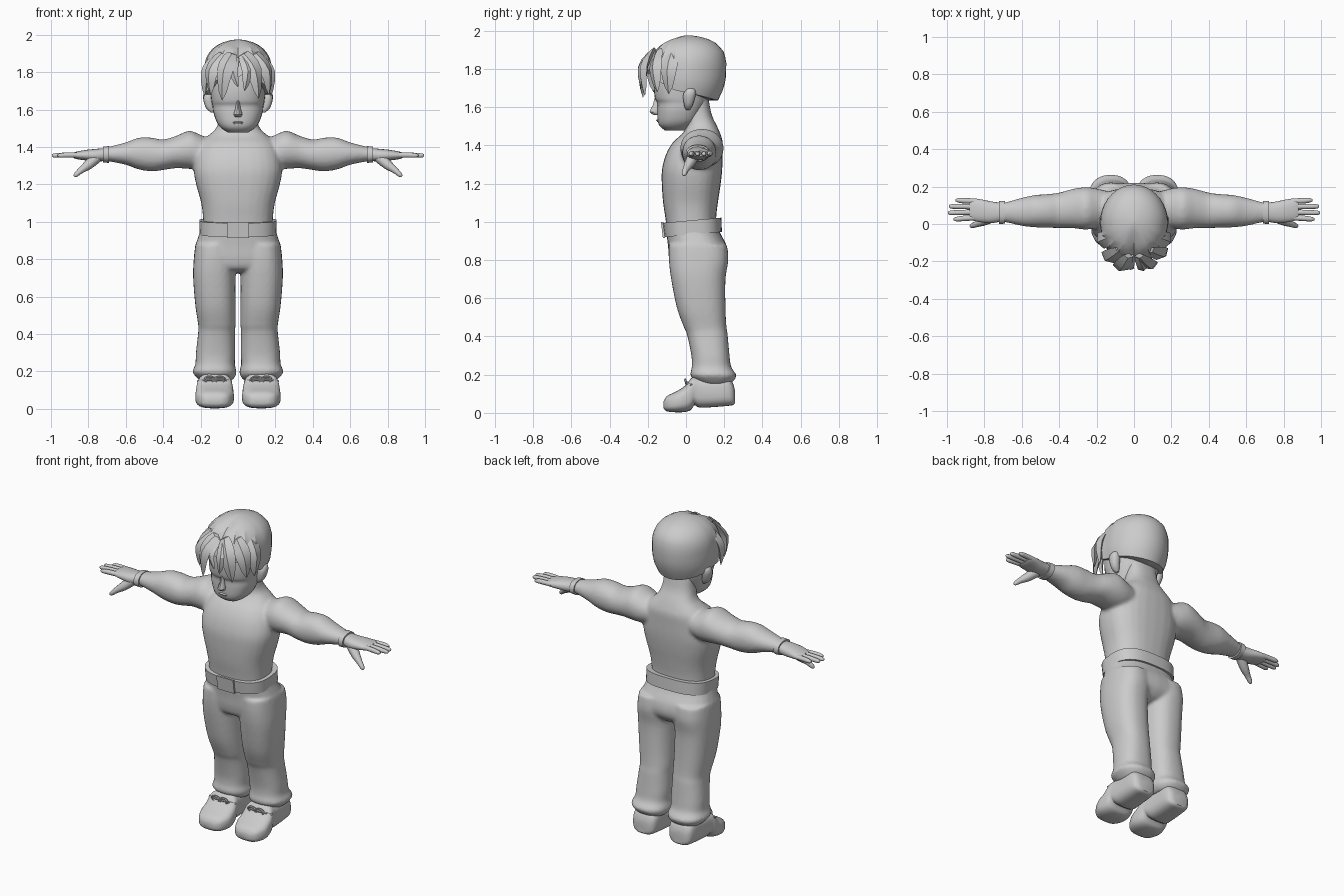
import bpy, bmesh, math
from mathutils import Vector

grey = bpy.data.materials.new("plain_grey")
grey.diffuse_color = (0.6, 0.6, 0.6, 1)


def dense(rows, k=4):
    """Catmull-Rom interpolation of tuples of numbers."""
    out = []
    for i in range(len(rows) - 1):
        p = [rows[max(0, min(len(rows) - 1, i + j))] for j in (-1, 0, 1, 2)]
        for s in range(k):
            t = s / k
            out.append([0.5 * (2 * b + (c - a) * t + (2 * a - 5 * b + 4 * c - d) * t * t
                               + (3 * b - a - 3 * c + d) * t ** 3) for a, b, c, d in zip(*p)])
    return out + [list(rows[-1])]


def skin(bm, rings, cap=True):
    """Join rings of points with quads."""
    vs = [[bm.verts.new(p) for p in r] for r in rings]
    n = len(vs[0])
    for a, b in zip(vs, vs[1:]):
        for i in range(n):
            bm.faces.new((a[i], a[(i + 1) % n], b[(i + 1) % n], b[i]))
    if cap:
        bm.faces.new(vs[0])
        bm.faces.new(vs[-1])


def loft(bm, rows, axis="z", e=2.3, n=28, sx=1, tilt=0, k=4):
    """Rows are (position, a0, a1, b0, b1): superellipse sections along an axis."""
    rings = []
    for p, a0, a1, b0, b1 in dense(rows, k):
        ring = []
        for i in range(n):
            t = 2 * math.pi * i / n
            c, s = math.cos(t), math.sin(t)
            a = (a0 + a1) / 2 + (a1 - a0) / 2 * math.copysign(abs(c) ** (2 / e), c)
            b = (b0 + b1) / 2 + (b1 - b0) / 2 * math.copysign(abs(s) ** (2 / e), s)
            x, y, z = {"z": (a, b, p), "x": (p, a, b), "y": (a, p, b)}[axis]
            ring.append((x * sx, y, z + tilt * y))
        rings.append(ring)
    skin(bm, rings)


def tube(bm, pts, sx=1, n=10):
    """Round tube through (x, y, z, radius) points."""
    pts = dense(pts, 3)
    rings = []
    for i, p in enumerate(pts):
        d = Vector(pts[min(i + 1, len(pts) - 1)][:3]) - Vector(pts[max(i - 1, 0)][:3])
        q = d.to_track_quat("Z", "Y")
        r = [Vector(p[:3]) + q @ Vector((math.cos(t), math.sin(t), 0)) * p[3]
             for t in (2 * math.pi * j / n for j in range(n))]
        rings.append([(v.x * sx, v.y, v.z) for v in r])
    skin(bm, rings)


def finish(bm, name, voxel=0, angle=40):
    bmesh.ops.recalc_face_normals(bm, faces=bm.faces)
    me = bpy.data.meshes.new(name)
    bm.to_mesh(me)
    bm.free()
    me.materials.append(grey)
    ob = bpy.data.objects.new(name, me)
    bpy.context.collection.objects.link(ob)
    bpy.ops.object.select_all(action="DESELECT")
    ob.select_set(True)
    bpy.context.view_layer.objects.active = ob
    if voxel:  # fuse overlapping volumes into one soft skin
        m = ob.modifiers.new("fuse", "REMESH")
        m.mode, m.voxel_size, m.use_smooth_shade = "VOXEL", voxel, True
        m = ob.modifiers.new("soften", "SMOOTH")
        m.factor, m.iterations = 0.5, 5
    else:
        bpy.ops.object.shade_smooth_by_angle(angle=math.radians(angle))
    return ob


def sym(rows):
    return [(z, -x, x, y0, y1) for z, x, y0, y1 in rows]


# Torso, neck and arms
bm = bmesh.new()
loft(bm, sym([(.95, .185, -.10, .16), (1.02, .187, -.108, .158), (1.1, .197, -.12, .167),
              (1.2, .224, -.127, .182), (1.28, .237, -.125, .19), (1.36, .225, -.102, .192),
              (1.42, .2, -.065, .192), (1.46, .16, -.02, .18), (1.5, .118, 0, .163),
              (1.56, .1, -.01, .135), (1.66, .095, -.01, .115)]), e=2.5)
for s in (1, -1):
    loft(bm, [(.12, .02, .17, 1.31, 1.43), (.2, -.02, .19, 1.285, 1.465), (.26, -.03, .197, 1.283, 1.487),
              (.33, -.022, .187, 1.287, 1.46), (.4, -.022, .168, 1.277, 1.44), (.46, -.02, .16, 1.27, 1.45),
              (.53, -.018, .155, 1.28, 1.45), (.6, -.01, .14, 1.305, 1.425), (.69, .01, .116, 1.323, 1.402),
              (.72, .012, .114, 1.325, 1.4)], "x", 2.1, sx=s)
finish(bm, "torso_and_arms", .011)

# Trousers with flared, gathered hems
bm = bmesh.new()
loft(bm, sym([(1.0, .195, -.105, .165), (.94, .207, -.102, .18), (.87, .228, -.094, .215),
              (.8, .232, -.088, .218), (.75, .19, -.07, .18), (.73, .13, -.02, .13)]), e=2.5)
for s in (1, -1):
    loft(bm, [(.88, .01, .228, -.09, .215), (.8, .01, .237, -.09, .222), (.7, .013, .24, -.078, .207),
              (.55, .013, .228, -.048, .207), (.45, .013, .213, -.012, .212), (.41, .016, .213, .005, .218),
              (.3, .014, .225, .028, .228), (.24, .017, .228, .03, .237), (.2, .008, .243, .022, .263),
              (.175, .013, .228, .04, .255), (.15, .035, .205, .075, .232)], sx=s, e=2.4)
finish(bm, "trousers", .01)

# Belt with a thin buckle plate
bm = bmesh.new()
loft(bm, sym([(.93, .205, -.112, .188), (1.005, .207, -.122, .185)]), e=2.8, n=40, tilt=.09, k=1)
finish(bm, "belt")
bm = bmesh.new()
bmesh.ops.create_cube(bm, size=1)
for v in bm.verts:
    v.co = (v.co.x * .115, -.12 + v.co.y * .012 - v.co.z * .01, .957 + v.co.z * .085)
finish(bm, "buckle")

# Head, nose, lips and ears
bm = bmesh.new()
loft(bm, sym([(1.478, .055, -.11, .0), (1.5, .088, -.137, .03), (1.53, .112, -.148, .065),
              (1.58, .13, -.15, .09), (1.62, .136, -.15, .11), (1.65, .142, -.163, .12),
              (1.72, .148, -.168, .15), (1.82, .14, -.15, .16), (1.9, .08, -.08, .1)]), e=2.4, n=32)
finish(bm, "head")
bm = bmesh.new()
loft(bm, sym([(1.65, .01, -.165, -.13), (1.61, .013, -.175, -.13), (1.575, .023, -.193, -.13),
              (1.56, .014, -.17, -.13)]), e=1.7, n=10, k=2)
finish(bm, "nose")
bm = bmesh.new()
loft(bm, sym([(1.537, .02, -.15, -.13), (1.532, .03, -.157, -.13), (1.522, .022, -.15, -.13)]), n=10, k=2)
finish(bm, "lips")
for s, side in ((1, "left"), (-1, "right")):
    bm = bmesh.new()
    loft(bm, [(1.585, .125, .145, .0, .02), (1.61, .125, .172, -.01, .035), (1.66, .13, .187, -.015, .05),
              (1.69, .13, .182, -.005, .05), (1.705, .135, .165, .01, .035)], n=12, sx=s, k=3)
    finish(bm, side + "_ear")

# Hair cap: a dome with an angle-dependent lower edge and a front parting
profile = [(1.6, .78), (1.65, .87), (1.7, .97), (1.76, 1), (1.84, .98), (1.89, .9), (1.935, .7),
           (1.962, .42), (1.974, .15), (1.976, .03)]


def radius(z):
    for (z0, r0), (z1, r1) in zip(profile, profile[1:]):
        if z <= z1:
            return r0 + (r1 - r0) * (z - z0) / (z1 - z0)
    return .03


bm = bmesh.new()
rings = []
for j in range(-1, 13):
    ring = []
    for i in range(36):
        t = 2 * math.pi * i / 36
        c, s = math.cos(t), math.sin(t)
        edge = 1.68 - .045 * max(0, s) + .13 * max(0, -s) ** 2
        u = max(j, 0) / 12
        z = edge + (1.976 - edge) * (1 - (1 - u) ** 1.6)
        r = radius(z) * (.72 if j < 0 else 1)
        if s < -.1 and j >= 0:
            r *= 1 + .025 * (-1) ** i
        x, y = .184 * r * c, -.005 + .21 * r * s + .02 * (z - 1.7) / .27
        if y < -.02 and j >= 0:
            z -= .22 * (-.02 - y) * math.exp(-(x / .03) ** 2)
        ring.append((x, y, z))
    rings.append(ring)
skin(bm, rings)
finish(bm, "hair_cap", angle=30)

# Hair fringe: tapered pointed locks (start, middle, tip, width)
locks = [((.02, -.17, 1.89), (.05, -.235, 1.81), (.035, -.235, 1.70), .03),
         ((.03, -.17, 1.90), (.085, -.22, 1.81), (.11, -.215, 1.66), .045),
         ((.09, -.14, 1.90), (.15, -.16, 1.81), (.165, -.15, 1.68), .045),
         ((.13, -.07, 1.89), (.178, -.09, 1.8), (.176, -.09, 1.67), .045),
         ((-.01, -.17, 1.88), (-.025, -.23, 1.81), (.0, -.235, 1.72), .025),
         ((-.03, -.17, 1.90), (-.07, -.23, 1.81), (-.085, -.225, 1.65), .045),
         ((-.08, -.14, 1.90), (-.14, -.18, 1.81), (-.145, -.17, 1.68), .045),
         ((-.13, -.07, 1.89), (-.178, -.09, 1.8), (-.178, -.09, 1.67), .045)]
bm = bmesh.new()
for a, m, b, w in locks:
    path = [Vector(p) for p in dense([a, m, b], 3)]
    rings = []
    for i, p in enumerate(path):
        d = (path[min(i + 1, 6)] - path[max(i - 1, 0)]).normalized()
        o = Vector((p.x, p.y + .02, 0)).normalized()
        side = d.cross(o).normalized()
        k = w * (.6, .85, 1, 1, .8, .5, .04)[i]
        rings.append([p + side * k, p + o * k * .5, p - side * k, p - o * k * .5])
    skin(bm, rings)
finish(bm, "hair_fringe", angle=30)

for s, side in ((1, "left"), (-1, "right")):
    # Wrist band
    bm = bmesh.new()
    loft(bm, [(.69, .002, .123, 1.315, 1.405), (.722, .0, .122, 1.318, 1.402)], "x", sx=s, k=1)
    finish(bm, side + "_wrist_band")
    # Hand: palm, four fingers and a thumb
    bm = bmesh.new()
    loft(bm, [(.7, .015, .112, 1.327, 1.395), (.76, .005, .12, 1.322, 1.39), (.81, .008, .13, 1.328, 1.385),
              (.86, .018, .136, 1.335, 1.376), (.88, .03, .128, 1.342, 1.37)], "x", sx=s, n=20)
    for y0, y1, tip in ((.034, .026, .965), (.063, .06, .995), (.093, .094, .99), (.122, .127, .955)):
        tube(bm, [(.84, y0, 1.357, .014), (.91, (y0 + y1) / 2, 1.357, .0145), (tip - .015, y1, 1.355, .012),
                  (tip, y1, 1.355, .005)], s)
    tube(bm, [(.755, .04, 1.345, .03), (.80, .018, 1.305, .026), (.84, .0, 1.275, .017),
              (.868, -.01, 1.25, .012), (.876, -.012, 1.243, .004)], s)
    finish(bm, side + "_hand", angle=60)
    # Shoe with raised arch and heel
    bm = bmesh.new()
    loft(bm, [(-.118, .085, .165, .025, .06), (-.1, .05, .2, .008, .088), (-.05, .024, .226, .003, .113),
              (-.005, .023, .226, .005, .142), (.025, .028, .222, .015, .18), (.045, .032, .216, .04, .19),
              (.07, .035, .213, .028, .19), (.14, .04, .21, .03, .19), (.21, .043, .207, .036, .19),
              (.243, .055, .195, .04, .16), (.256, .08, .17, .05, .12)], "y", 3, sx=s, n=32, k=3)
    finish(bm, side + "_shoe")
    # Lace: a strap with a two-loop bow
    bm = bmesh.new()
    tube(bm, [(.035, .03, .145, .008), (.08, .008, .156, .008), (.125, .002, .158, .008),
              (.17, .008, .156, .008), (.215, .03, .145, .008)], s, 8)
    for cx in (.098, .152):
        tube(bm, [(cx + .026 * math.cos(t), .0 - .004 * math.sin(t), .158 + .016 * math.sin(t), .006)
                  for t in (math.pi * q / 4 for q in range(9))], s, 6)
    finish(bm, side + "_lace")
